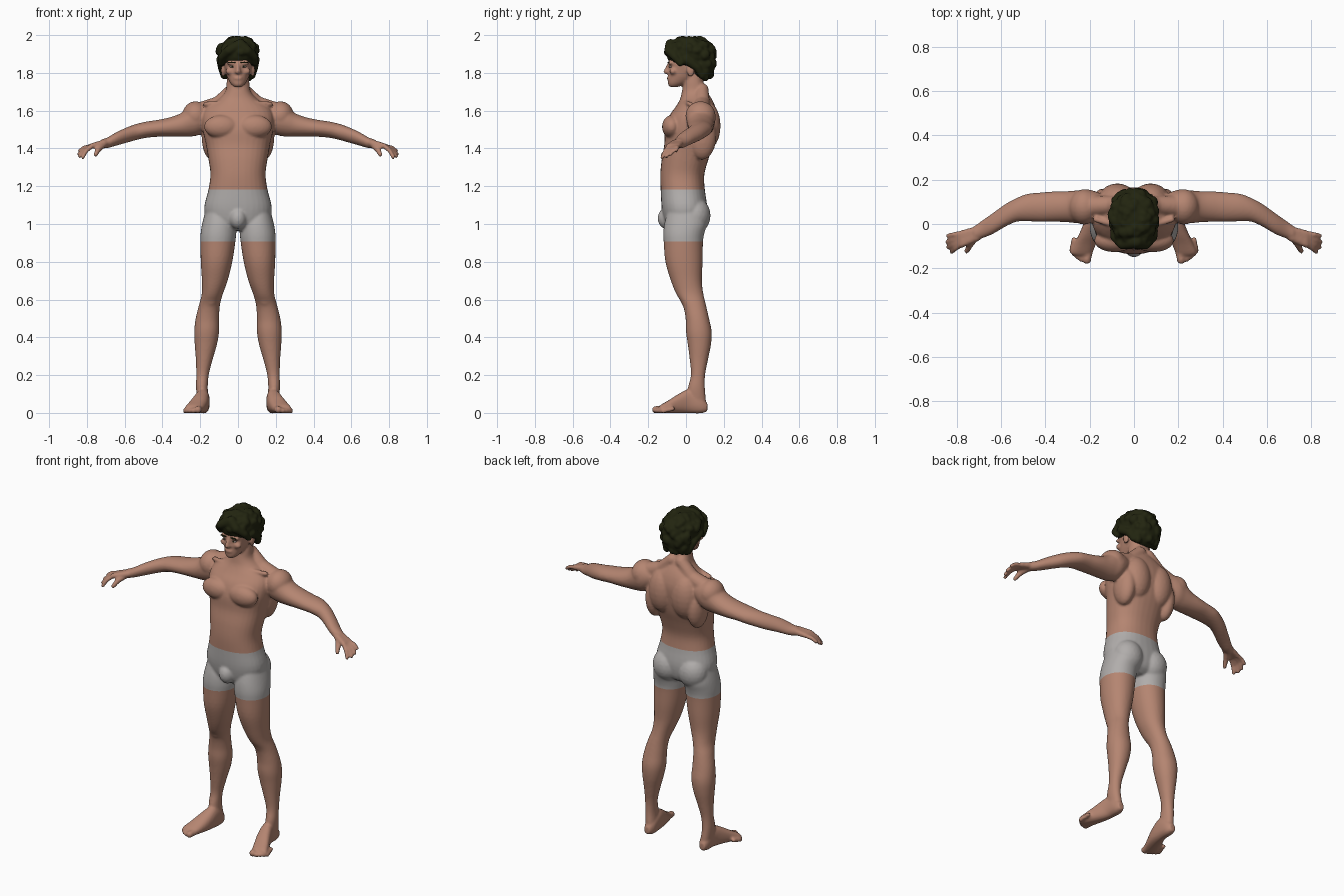
import bpy, bmesh, math, random
from mathutils import Vector

random.seed(4)


def material(name, rgb):
    m = bpy.data.materials.new(name)
    m.diffuse_color = (*rgb, 1)
    return m


SKIN = material("skin", (0.46, 0.235, 0.165))
CLOTH = material("grey cloth", (0.44, 0.42, 0.41))
HAIR = material("dark hair", (0.016, 0.018, 0.005))
WHITE = material("eye white", (0.5, 0.42, 0.38))

# one unit ball, reused for every rounded mass
ball = bmesh.new()
bmesh.ops.create_icosphere(ball, subdivisions=3, radius=1)
BALL_V = [tuple(v.co) for v in ball.verts]
BALL_F = [tuple(v.index for v in f.verts) for f in ball.faces]
ball.free()


class Shape:
    """Collects simple overlapping solids for one object."""

    def __init__(self):
        self.v, self.f = [], []

    def blob(self, loc, size):
        n = len(self.v)
        self.v += [tuple(l + s * c for l, s, c in zip(loc, size, co)) for co in BALL_V]
        self.f += [tuple(n + i for i in f) for f in BALL_F]

    def limb(self, points, r0, r1, steps=6):
        """Chain of overlapping balls through the points."""
        total = (len(points) - 1) * steps
        for i in range(total + 1):
            k = min(i // steps, len(points) - 2)
            r = r0 + (r1 - r0) * i / total
            self.blob(Vector(points[k]).lerp(Vector(points[k + 1]), i / steps - k), (r, r, r))

    def loft(self, axis, rows, power=2.3, n=32, steps=4):
        """Rings along an axis; each row = (position, lo1, hi1, lo2, hi2)."""
        rings = []
        for i in range(len(rows) - 1):
            p = [rows[max(i - 1, 0)], rows[i], rows[i + 1], rows[min(i + 2, len(rows) - 1)]]
            for t in (k / steps for k in range(steps)):
                rings.append([0.5 * (2 * b + (c - a) * t + (2 * a - 5 * b + 4 * c - d) * t * t
                                     + (3 * b - a - 3 * c + d) * t ** 3) for a, b, c, d in zip(*p)])
        rings.append(rows[-1])
        o1, o2 = [i for i in range(3) if i != axis]
        base = len(self.v)
        for pos, l1, h1, l2, h2 in rings:
            for j in range(n):
                c, s = math.cos(2 * math.pi * j / n), math.sin(2 * math.pi * j / n)
                co = [pos, pos, pos]
                co[o1] = (l1 + h1) / 2 + (h1 - l1) / 2 * math.copysign(abs(c) ** (2 / power), c)
                co[o2] = (l2 + h2) / 2 + (h2 - l2) / 2 * math.copysign(abs(s) ** (2 / power), s)
                self.v.append(tuple(co))
        for i in range(len(rings) - 1):
            a, b = base + i * n, base + (i + 1) * n
            self.f += [(a + j, a + (j + 1) % n, b + (j + 1) % n, b + j) for j in range(n)]
        last = base + (len(rings) - 1) * n
        self.f += [tuple(range(base + n - 1, base - 1, -1)), tuple(range(last, last + n))]

    def mirror(self):
        n = len(self.v)
        self.v += [(-x, y, z) for x, y, z in self.v]
        self.f += [tuple(n + i for i in reversed(f)) for f in self.f]

    def finish(self, name, mats, voxel=0, smooth=4):
        """Make the object, fusing its solids into one skin when voxel is set."""
        me = bpy.data.meshes.new(name)
        me.from_pydata(self.v, [], self.f)
        ob = bpy.data.objects.new(name, me)
        bpy.context.collection.objects.link(ob)
        if voxel:
            r = ob.modifiers.new("fuse", 'REMESH')
            r.mode, r.voxel_size = 'VOXEL', voxel
            s = ob.modifiers.new("soften", 'SMOOTH')
            s.factor, s.iterations = 0.5, smooth
            dg = bpy.context.evaluated_depsgraph_get()
            fused = bpy.data.meshes.new_from_object(ob.evaluated_get(dg))
            ob.modifiers.clear()
            ob.data = fused
        ob.data.materials.clear()
        for m in mats:
            ob.data.materials.append(m)
        ob.data.shade_smooth()
        return ob


body = Shape()
# arm
body.loft(0, [(.13, .03, .13, 1.53, 1.62), (.20, .005, .155, 1.475, 1.645), (.25, .003, .152, 1.463, 1.63),
              (.30, .008, .148, 1.462, 1.588), (.36, .01, .147, 1.462, 1.565), (.42, .01, .142, 1.462, 1.552),
              (.48, .012, .136, 1.457, 1.543), (.53, .01, .117, 1.447, 1.532), (.58, -.012, .09, 1.433, 1.515),
              (.64, -.047, .047, 1.416, 1.488), (.69, -.066, .012, 1.402, 1.459), (.72, -.075, -.01, 1.4, 1.449)], 2)
# palm, fingers, thumb
for k, (y, tip) in enumerate([(-.042, (.838, -.052, 1.388)), (-.058, (.843, -.08, 1.370)),
                              (-.076, (.838, -.104, 1.358)), (-.092, (.822, -.126, 1.353))]):
    body.limb([(.71, -.03 - k * .01, 1.427), (.775, y, 1.413)], .02, .0145)
    mid = Vector((.775, y, 1.412)).lerp(Vector(tip), .55) + Vector((.004, 0, .006))
    body.limb([(.775, y, 1.412), mid, tip], .0125, .0105)
body.limb([(.715, -.055, 1.42), (.74, -.095, 1.395), (.754, -.122, 1.367)], .019, .012)
# leg
body.loft(2, [(1.06, .03, .175, -.1, .1), (1.0, .012, .19, -.115, .11), (.95, .01, .198, -.12, .097),
              (.905, .014, .199, -.118, .09), (.80, .03, .197, -.109, .088), (.70, .055, .191, -.08, .084),
              (.63, .08, .192, -.052, .092), (.57, .096, .207, -.017, .106), (.50, .1, .224, -.002, .122),
              (.43, .1, .232, 0, .136), (.36, .112, .229, .01, .132), (.28, .135, .223, .02, .116),
              (.20, .155, .221, .026, .101), (.13, .16, .222, .01, .1), (.06, .155, .215, .01, .106),
              (.012, .16, .21, .03, .1)], 2.1)
body.blob((.145, .0, .61), (.04, .03, .05))
# foot and toes
body.loft(1, [(.113, .168, .203, .008, .05), (.08, .152, .215, -.002, .09), (.02, .15, .222, -.002, .125),
              (-.04, .157, .245, -.002, .1), (-.09, .172, .268, -.002, .068), (-.13, .187, .283, -.002, .045),
              (-.142, .2, .27, 0, .035)], 2.4)
for x, y, r in [(.212, -.162, .019), (.236, -.158, .014), (.254, -.148, .013), (.269, -.135, .012), (.281, -.12, .012)]:
    body.limb([(x - .01, y + .05, .022), (x, y, r - .002)], r, r)
# muscle masses: shoulder, chest, back, flank, neck slope, collarbone, buttock
body.blob((.225, .077, 1.573), (.07, .08, .077))
body.blob((.088, -.075, 1.515), (.092, .052, .062))
body.blob((.075, .11, 1.52), (.085, .073, .13))
body.blob((.14, .085, 1.46), (.052, .075, .12))
body.limb([(.03, .085, 1.71), (.1, .085, 1.635), (.2, .08, 1.595)], .035, .05)
body.limb([(.02, -.025, 1.648), (.17, .02, 1.635)], .012, .014, 12)
body.blob((.085, .05, 1.045), (.088, .08, .095))
# ear, brow ridge, cheek
body.blob((.079, .025, 1.812), (.011, .021, .033))
body.blob((.032, -.081, 1.852), (.032, .014, .009))
body.blob((.042, -.068, 1.808), (.025, .02, .018))
body.mirror()
# torso and neck
body.loft(2, [(z, -w, w, a, b) for z, w, a, b in [
    (.965, .06, -.08, .06), (1.0, .15, -.11, .1), (1.08, .179, -.128, .113), (1.18, .157, -.134, .1),
    (1.26, .146, -.136, .097), (1.34, .156, -.129, .118), (1.42, .17, -.115, .145), (1.50, .187, -.112, .16),
    (1.57, .19, -.09, .165), (1.62, .165, -.055, .155), (1.66, .105, -.032, .138), (1.70, .068, -.022, .113),
    (1.75, .06, -.012, .093), (1.80, .055, 0, .09)]])
body.blob((0, -.1, 1.03), (.046, .05, .058))
# head, nose, lips
body.loft(2, [(z, -w, w, a, b) for z, w, a, b in [
    (1.725, .02, -.085, -.045), (1.742, .038, -.096, .0), (1.775, .056, -.094, .06), (1.81, .067, -.092, .1),
    (1.85, .075, -.093, .115), (1.89, .079, -.09, .122), (1.93, .072, -.075, .118), (1.97, .045, -.04, .09)]], 2.2)
body.limb([(0, -.09, 1.848), (0, -.107, 1.806)], .009, .013)
body.blob((0, -.096, 1.804), (.021, .012, .009))
body.blob((0, -.092, 1.772), (.025, .01, .010))
ob = body.finish("body", [SKIN, CLOTH], .007, 4)

# shorts: clean cuts at hem and waistband, coloured by height
bm = bmesh.new()
bm.from_mesh(ob.data)
for z in (.907, 1.183):
    bmesh.ops.bisect_plane(bm, geom=bm.verts[:] + bm.edges[:] + bm.faces[:],
                           plane_co=(0, 0, z), plane_no=(0, 0, 1))
for f in bm.faces:
    f.material_index = int(.907 < f.calc_center_median().z < 1.183)
    f.smooth = True
bm.to_mesh(ob.data)
bm.free()

# hair: cap, back mass, parted fringe, side locks and random curls
hair = Shape()
hair.blob((0, .025, 1.902), (.107, .13, .09))
hair.blob((0, .085, 1.845), (.092, .07, .086))
for s in (1, -1):
    hair.limb([(.012, -.08, 1.95), (s * .05, -.09, 1.918), (s * .085, -.06, 1.885), (s * .093, -.03, 1.85)], .03, .016)
    hair.limb([(s * .09, .0, 1.87), (s * .086, .06, 1.83), (s * .075, .085, 1.785)], .025, .018)
for i in range(90):
    a, h = random.uniform(0, 2 * math.pi), random.uniform(.0, .95)
    w = math.sqrt(1 - h * h)
    r = random.uniform(.016, .026)
    hair.blob((.096 * w * math.cos(a), .025 + .12 * w * math.sin(a), 1.905 + .077 * h), (r, r, r * .9))
for i in range(35):
    a, z = random.uniform(.1, .9) * math.pi, random.uniform(1.775, 1.9)
    r = random.uniform(.014, .022)
    w = .6 + .4 * min(1, (z - 1.755) / .08)
    hair.blob((.095 * w * math.cos(a), .07 + .075 * w * math.sin(a), z), (r, r, r * 1.3))
hair.finish("hair", [HAIR], .007, 2)

# eyes, irises and eyebrows
for name, mat, loc, size in [("eyes", WHITE, (.031, -.081, 1.833), (.013, .009, .006)),
                             ("irises", HAIR, (.031, -.0865, 1.833), (.005, .005, .005)),
                             ("eyebrows", HAIR, (.033, -.0915, 1.855), (.021, .006, .004))]:
    part = Shape()
    part.blob(loc, size)
    part.mirror()
    part.finish(name, [mat])
